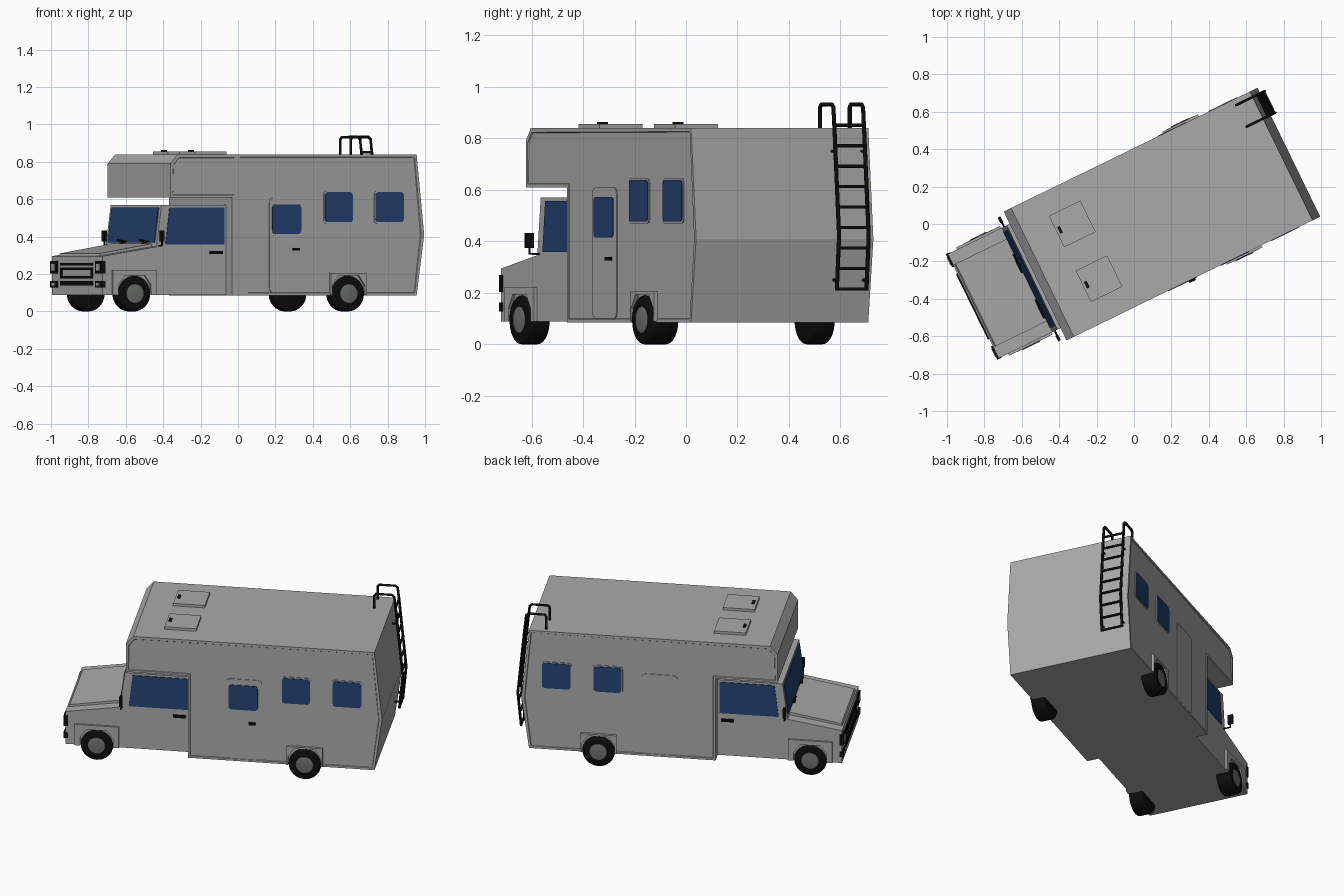
import bpy, bmesh, math
from mathutils import Matrix, Vector

cube = bpy.data.objects.get("Cube")
if cube:
    bpy.data.objects.remove(cube, do_unlink=True)

# Vehicle frame: u runs to the rear, w across, z up; turned in plan at the end
PLACE = Matrix.Rotation(math.radians(26), 4, 'Z') @ Matrix.Translation((0, -0.018, 0))
BODY_W, CAB_W = 0.383, 0.31


def material(name, rgb):
    m = bpy.data.materials.new(name)
    m.use_nodes = True
    col = (*rgb, 1)
    m.diffuse_color = col
    bsdf = next(n for n in m.node_tree.nodes if n.type == 'BSDF_PRINCIPLED')
    bsdf.inputs["Base Color"].default_value = col
    return m


PAINT = material("grey_paint", (0.4, 0.4, 0.4))
GLASS = material("blue_glass", (0.018, 0.055, 0.17))
BLACK = material("black_rubber", (0.004, 0.004, 0.004))
HUB = material("hub_grey", (0.16, 0.17, 0.16))


def finish(name, bm, mat, smooth=False):
    bmesh.ops.recalc_face_normals(bm, faces=bm.faces)
    me = bpy.data.meshes.new(name)
    bm.to_mesh(me)
    bm.free()
    me.materials.append(mat)
    ob = bpy.data.objects.new(name, me)
    bpy.context.collection.objects.link(ob)
    ob.matrix_world = PLACE
    if smooth:
        bpy.ops.object.select_all(action='DESELECT')
        ob.select_set(True)
        bpy.context.view_layer.objects.active = ob
        bpy.ops.object.shade_smooth_by_angle(angle=math.radians(35))
    return ob


def prism(name, pts, w0, w1, mat, border=0):
    """Extrude a (u, z) outline across w; border leaves a raised edge trim."""
    bm = bmesh.new()
    face = bm.faces.new([bm.verts.new((u, w0, z)) for u, z in pts])
    ext = bmesh.ops.extrude_face_region(bm, geom=[face])
    for v in ext["geom"]:
        if isinstance(v, bmesh.types.BMVert):
            v.co.y = w1
    bmesh.ops.recalc_face_normals(bm, faces=bm.faces)
    if border:
        sides = [f for f in bm.faces if abs(f.normal.y) > 0.9]
        bmesh.ops.inset_individual(bm, faces=sides, thickness=border)
        bmesh.ops.inset_individual(bm, faces=sides, thickness=0.003, depth=-0.004)
    return finish(name, bm, mat)


def box(name, u, w, z, mat):
    return prism(name, [(u[0], z[0]), (u[1], z[0]), (u[1], z[1]), (u[0], z[1])], *w, mat)


def rounded(u0, u1, z0, z1, r=0.018):
    pts = []
    corners = [(u1 - r, z1 - r), (u0 + r, z1 - r), (u0 + r, z0 + r), (u1 - r, z0 + r)]
    for i, (cu, cz) in enumerate(corners):
        for k in range(4):
            a = math.pi / 2 * (i + k / 3)
            pts.append((cu + r * math.cos(a), cz + r * math.sin(a)))
    return pts


def plate(name, pts, s, base, thick, mat):
    return prism(name, pts, s * (base - 0.006), s * (base + thick), mat)


def side_window(name, s, u0, u1, z0, z1):
    e = 0.007
    plate(name + "_frame", rounded(u0 - e, u1 + e, z0 - e, z1 + e), s, BODY_W, 0.0, PAINT)
    plate(name, rounded(u0, u1, z0, z1), s, BODY_W, 0.003, GLASS)


def disc(name, u, w, z, r, depth, mat, bevel):
    bm = bmesh.new()
    bmesh.ops.create_cone(bm, cap_ends=True, segments=32, radius1=r, radius2=r, depth=depth)
    rims = [e for e in bm.edges if abs(e.verts[0].co.z - e.verts[1].co.z) < 1e-5]
    bmesh.ops.bevel(bm, geom=rims, offset=bevel, segments=3, profile=0.5, affect='EDGES')
    bm.transform(Matrix.Translation((u, w, z)) @ Matrix.Rotation(math.pi / 2, 4, 'X'))
    return finish(name, bm, mat, smooth=True)


def tube(name, pts, r=0.008):
    cu = bpy.data.curves.new(name, 'CURVE')
    cu.dimensions = '3D'
    cu.bevel_depth, cu.bevel_resolution, cu.use_fill_caps = r, 1, True
    sp = cu.splines.new('POLY')
    sp.points.add(len(pts) - 1)
    for p, co in zip(sp.points, pts):
        p.co = (*co, 1)
    cu.materials.append(BLACK)
    ob = bpy.data.objects.new(name, cu)
    bpy.context.collection.objects.link(ob)
    ob.matrix_world = PLACE


# Living area with the overhang above the cab
prism("living_body", [(-0.232, 0.085), (0.867, 0.085), (0.912, 0.41), (0.867, 0.84), (-0.553, 0.84),
                      (-0.597, 0.79), (-0.597, 0.61), (-0.232, 0.61)],
      -BODY_W, BODY_W, PAINT, border=0.018)

# Cab: lower body with bonnet, raised bonnet panel, glazed upper part
prism("cab_lower", [(-0.965, 0.088), (-0.965, 0.295), (-0.645, 0.346), (-0.2, 0.346), (-0.2, 0.088)],
      -CAB_W, CAB_W, PAINT)
prism("bonnet_panel", [(-0.963, 0.285), (-0.95, 0.31), (-0.645, 0.362), (-0.635, 0.34)],
      -0.245, 0.245, PAINT)
prism("cab_upper", [(-0.645, 0.345), (-0.615, 0.57), (-0.2, 0.57), (-0.2, 0.345)],
      -CAB_W, CAB_W, PAINT)
prism("windscreen", [(-0.64, 0.368), (-0.647, 0.368), (-0.623, 0.555), (-0.616, 0.555)],
      -0.285, 0.285, GLASS)

# Front face: grille bars and framed lamps
for z0, z1 in [(0.245, 0.259), (0.222, 0.236), (0.177, 0.189), (0.14, 0.164)]:
    box("grille_bar", (-0.973, -0.96), (-0.195, 0.195), (z0, z1), BLACK)
for w in (-0.195, 0.18):
    box("grille_end", (-0.973, -0.96), (w, w + 0.015), (0.177, 0.236), BLACK)
for s in (1, -1):
    box("headlamp_frame", (-0.975, -0.95), (s * 0.235, s * 0.314), (0.203, 0.27), BLACK)
    box("headlamp_lens", (-0.979, -0.97), (s * 0.252, s * 0.297), (0.217, 0.256), PAINT)
    box("indicator_frame", (-0.975, -0.95), (s * 0.235, s * 0.314), (0.127, 0.162), BLACK)
    box("indicator_lens", (-0.979, -0.97), (s * 0.25, s * 0.29), (0.135, 0.154), PAINT)

# Wipers
for w in (-0.17, 0.1):
    tube("wiper", [(-0.652, w - 0.055, 0.372), (-0.65, w + 0.055, 0.382)], 0.005)
    box("wiper_pivot", (-0.658, -0.64), (w - 0.015, w + 0.015), (0.362, 0.378), BLACK)

for s in (1, -1):
    # Cab side glass, door handle, mirror
    plate("cab_window", [(-0.592, 0.358), (-0.243, 0.358), (-0.243, 0.557), (-0.568, 0.557)],
          s, CAB_W, 0.004, GLASS)
    box("cab_handle", (-0.33, -0.255), (s * 0.305, s * 0.322), (0.307, 0.322), BLACK)
    box("mirror", (-0.64, -0.624), (s * 0.335, s * 0.368), (0.375, 0.432), BLACK)
    tube("mirror_arm", [(-0.63, s * 0.3, 0.35), (-0.632, s * 0.35, 0.352), (-0.632, s * 0.35, 0.39)], 0.005)
    # Living area door and windows
    plate("side_door", rounded(-0.008, 0.205, 0.1, 0.61, 0.025), s, BODY_W, 0.0, PAINT)
    side_window("front_side_window", s, 0.322, 0.487, 0.477, 0.638)
    side_window("rear_side_window", s, 0.622, 0.79, 0.477, 0.638)
    # Wheels with framed arches
    for label, u, half, top, side in [("front", -0.779, 0.13, 0.222, CAB_W),
                                      ("rear", 0.457, 0.106, 0.205, BODY_W)]:
        out = side + 0.013
        disc(label + "_tyre", u, s * (out - 0.045), 0.095, 0.095, 0.09, BLACK, 0.012)
        disc(label + "_hub", u, s * (out - 0.005), 0.095, 0.052, 0.018, HUB, 0.004)
        inner = [(0.097, 0.088), (0.097, 0.14), (0.06, 0.193), (-0.06, 0.193), (-0.097, 0.14), (-0.097, 0.088)]
        arch = [(u - half, 0.088), (u - half, top), (u + half, top), (u + half, 0.088)]
        arch += [(u + a, z) for a, z in inner]
        prism(label + "_arch", arch, s * (side - 0.01), s * (side + 0.012), PAINT)
    # Roof vents
    box("roof_vent", (-0.39, -0.203), (s * 0.163 - 0.093, s * 0.163 + 0.093), (0.83, 0.856), PAINT)
    box("vent_handle", (-0.377, -0.361), (s * 0.163 - 0.02, s * 0.163 + 0.02), (0.85, 0.863), BLACK)

# Entry door window and handle, on one side only
side_window("door_window", -1, 0.008, 0.18, 0.415, 0.573)
box("door_handle", (0.128, 0.167), (-0.396, -0.38), (0.326, 0.34), BLACK)

# Rear ladder with hooks over the roof
rail = [(0.77, 0.835), (0.77, 0.92), (0.78, 0.932), (0.875, 0.932), (0.888, 0.92),
        (0.897, 0.84), (0.938, 0.42), (0.918, 0.21)]
RAIL_W = (0.222, 0.35)
for w in RAIL_W:
    tube("ladder_rail", [(u, w, z) for u, z in rail])
for i in range(9):
    z = 0.215 + i * 0.0795
    if z > 0.42:
        u = 0.938 - (z - 0.42) * 0.0976
    else:
        u = 0.918 + (z - 0.21) * 0.095
    tube("ladder_rung", [(u, RAIL_W[0], z), (u, RAIL_W[1], z)], 0.007)
for w in RAIL_W:
    for z, u in [(0.75, 0.87), (0.25, 0.88)]:
        tube("ladder_bracket", [(u, w, z), (u + 0.04, w, z)], 0.006)
